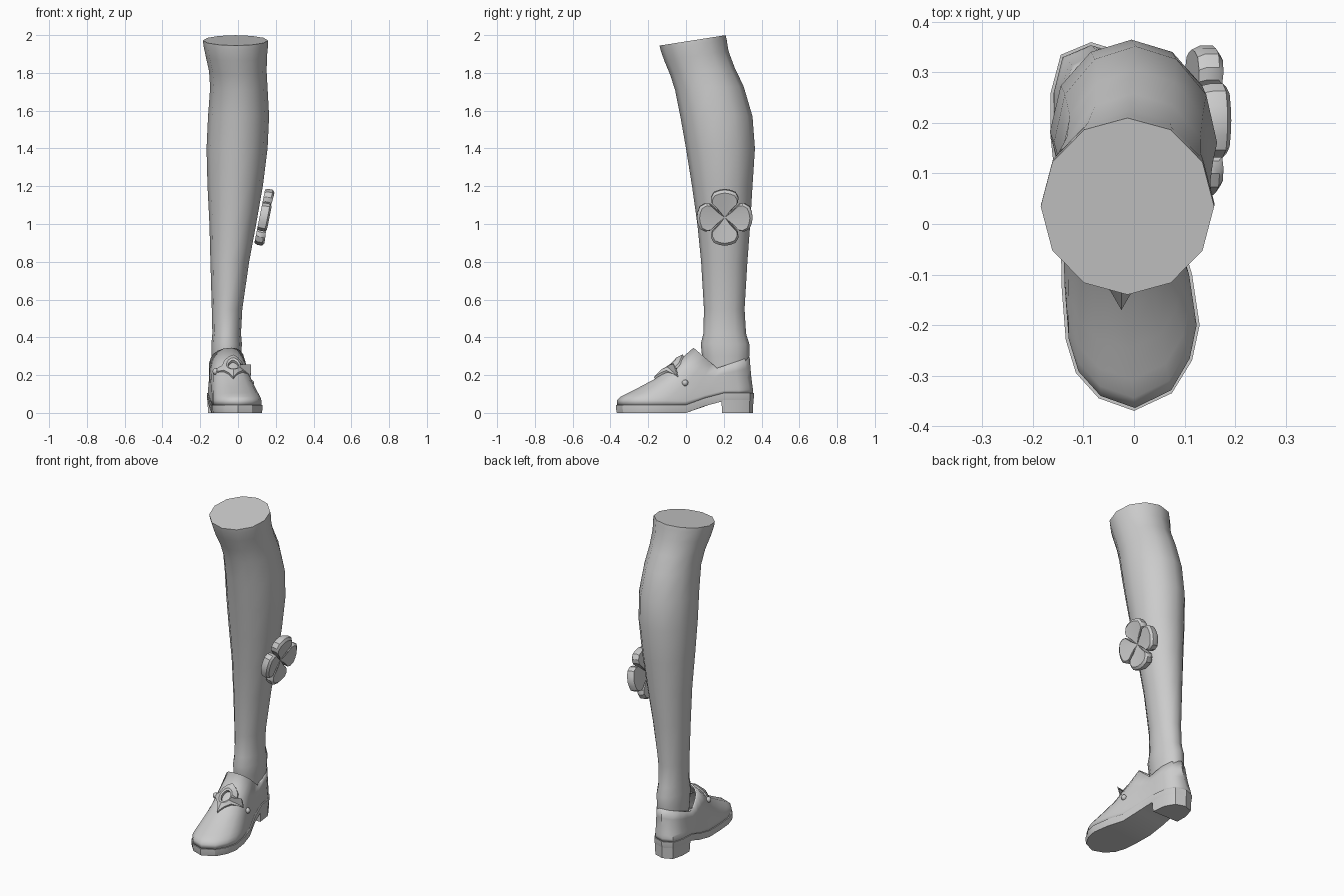
import bpy, bmesh, math
from mathutils import Vector
from mathutils.bvhtree import BVHTree

if "Cube" in bpy.data.objects:
    bpy.data.objects.remove(bpy.data.objects["Cube"])


def make(name, verts, faces, angle=40, fix=True):
    """Mesh object from data, smooth shaded with sharp edges kept."""
    me = bpy.data.meshes.new(name)
    me.from_pydata([tuple(v) for v in verts], [], faces)
    if fix:
        bm = bmesh.new()
        bm.from_mesh(me)
        bmesh.ops.recalc_face_normals(bm, faces=bm.faces)
        bm.to_mesh(me)
        bm.free()
    ob = bpy.data.objects.new(name, me)
    bpy.context.collection.objects.link(ob)
    me.shade_smooth()
    me.set_sharp_from_angle(angle=math.radians(angle))
    return ob


def loft(rings, caps=True):
    """Quads between equal-length closed rings, optional end caps."""
    n = len(rings[0])
    verts = [v for r in rings for v in r]
    faces = [(k * n + i, k * n + (i + 1) % n, (k + 1) * n + (i + 1) % n, (k + 1) * n + i)
             for k in range(len(rings) - 1) for i in range(n)]
    if caps:
        faces += [tuple(range(n))[::-1], tuple(range(len(verts) - n, len(verts)))]
    return verts, faces


def lerp(x, pts):
    """Piecewise linear lookup."""
    if x <= pts[0][0]:
        return pts[0][1]
    for (a, p), (b, q) in zip(pts, pts[1:]):
        if x <= b:
            return p + (q - p) * (x - a) / (b - a)
    return pts[-1][1]


# Stocking leg: z, x min, x max, y front, y back, tilt
sections = [
    (0.15, -.135, .005, .11, .32, 0), (0.30, -.14, .015, .085, .335, 0),
    (0.365, -.14, .02, .078, .335, 0), (0.42, -.135, .015, .092, .318, 0),
    (0.55, -.138, .022, .095, .31, 0), (0.80, -.145, .058, .08, .325, 0),
    (1.00, -.15, .095, .06, .34, 0), (1.20, -.16, .13, .032, .352, 0),
    (1.40, -.165, .155, .0, .365, 0), (1.57, -.157, .163, -.03, .352, 0),
    (1.72, -.146, .155, -.058, .305, .05), (1.81, -.152, .15, -.085, .258, .1),
    (1.89, -.17, .152, -.115, .225, .15), (1.95, -.182, .158, -.135, .215, .157),
    (1.972, -.183, .157, -.14, .21, .157)]
rings = []
for z, x0, x1, y0, y1, t in sections:
    ring = []
    for i in range(12):
        a = -math.pi / 2 + i * math.tau / 12
        dy = (y1 - y0) / 2 * math.sin(a)
        ring.append(((x0 + x1) / 2 + (x1 - x0) / 2 * math.cos(a) * 1.01,
                     (y0 + y1) / 2 + dy, z + t * dy))
    rings.append(ring)
make("stocking_leg", *loft(rings), angle=50)

# Sole outline, counter-clockwise from the toe tip
outline = [(0, -.37), (.075, -.335), (.115, -.27), (.13, -.2), (.115, -.1), (.085, 0),
           (.05, .1), (.025, .2), (.015, .28), (-.02, .34), (-.085, .36), (-.145, .335),
           (-.165, .26), (-.165, .17), (-.155, .08), (-.145, -.03), (-.143, -.13),
           (-.135, -.23), (-.115, -.295), (-.07, -.345)]
N = len(outline)


def sole_top(y):
    return lerp(y, [(.03, .042), (.09, .075), (.18, .105)])


def inset(p, d):
    """Pull an outline point towards the foot's long axis."""
    v = Vector((-.02 - .2 * p[1], max(-.2, min(.26, p[1])))) - Vector(p)
    return Vector(p) + v.normalized() * d


# Sole strip with a raised arch, built as a grid between left and right edges
right, left = outline[0:11], [outline[(N - k) % N] for k in range(11)]
verts = []
for d, lift in ((.004, -.042), (0, -.022), (0, 0), (.008, 0)):
    for p in outline:
        q = inset(p, d)
        verts.append((q.x, q.y, sole_top(p[1]) + lift))
v, faces = loft([verts[k * N:(k + 1) * N] for k in range(4)], caps=False)
for base in (0, 3 * N):
    for k in range(10):
        f = [k, k + 1, (N - k - 1) % N, (N - k) % N]
        f = list(dict.fromkeys(f))
        faces.append(tuple(base + i for i in f))
make("shoe_sole", v, faces, angle=30)

# Heel block
back = [(.028, .185)] + outline[7:13] + [(-.165, .185)]
make("shoe_heel", *loft([[(-.075 + (p[0] + .075) * s, .27 + (p[1] - .27) * s, z) for p in back]
                         for z, s in ((0, .93), (.02, .94), (.09, .98))]), angle=30)

# Shoe upper: loft from sole edge to the sloping ankle opening
half = [0, .035, .06, .08, .086, .088, .088, .085, .075, .05, 0]
open_y = [.04, .045, .058, .08, .105, .135, .165, .21, .26, .31, .337]
opening = []
for i in range(N):
    k, s = (i, 1) if i <= 10 else (N - i, -1)
    x = -.065 + s * half[k] + .03 * max(0, 1 - k / 5)
    y = open_y[k]
    opening.append(Vector((x, y, lerp(y, [(.04, .345), (.165, .237), (.337, .295)]))))
rings = []
for fxy, fz in ((0, 0), (.0, .09), (.05, .15), (.14, .21), (.29, .31), (.5, .46), (.75, .71), (1, 1)):
    ring = []
    for p, o in zip(outline, opening):
        q = inset(p, .006)
        b = Vector((q.x, q.y, sole_top(p[1])))
        ring.append((b.x + (o.x - b.x) * fxy, b.y + (o.y - b.y) * fxy, b.z + (o.z - b.z) * fz))
    rings.append(ring)
uv, uf = loft(rings, caps=False)
upper = make("shoe_upper", uv, uf, angle=50, fix=False)
lip = upper.modifiers.new("thickness", 'SOLIDIFY')
lip.thickness, lip.offset = .01, -1

# Buckle: outline laid on the instep by casting rays onto the upper
tree = BVHTree.FromPolygons([Vector(p) for p in uv], uf)
ray = Vector((0, .6, -.8))


def on_instep(u, w):
    base = Vector((-.025 + u, -.16 + .81 * w, .175 + .58 * w))
    hit = tree.ray_cast(base - ray * .3, ray)[0]
    return hit if hit else base


side = [(0, 0), (.022, .045), (.05, .075), (.092, .105), (.094, .125), (.058, .125),
        (.048, .155), (.025, .18), (0, .195)]
outer = side + [(-u, w) for u, w in side[-2:0:-1]]
M = len(outer)
inner = []
for i in range(M):
    a = -math.pi / 2 + i * math.tau / M
    inner.append((.027 * math.cos(a), .108 + .036 * math.sin(a)))
mid = [(u * 1.35, .108 + (w - .108) * 1.35) for u, w in inner]
levels = [(outer, .006), (outer, -.012), (mid, -.022), (inner, -.016), (inner, .006), (outer, .006)]
v, f = loft([[on_instep(u, w) + ray * d for u, w in pts] for pts, d in levels], caps=False)
make("shoe_buckle", v, f, angle=35)

# Beads at the ends of the buckle wings
for name, s in (("right", 1), ("left", -1)):
    bpy.ops.mesh.primitive_uv_sphere_add(segments=10, ring_count=6, radius=.017,
                                         location=on_instep(s * .094, .115) - ray * .006)
    bead = bpy.context.object
    bead.name = "buckle_bead_" + name
    bead.data.shade_smooth()

# Four-petal clover badge on the outer side of the calf
petal = [(.016, .016), (.035, .045), (.07, .08), (.073, .105), (.058, .132), (.03, .143), (0, .148)]
petal = petal + [(-u, w) for u, w in petal[-2::-1]]
shape = []
for k in range(4):
    c, s = math.cos(k * math.pi / 2), math.sin(k * math.pi / 2)
    shape += [(c * u - s * w, s * u + c * w) for u, w in petal[:-1]]


def badge(scale, depth, dish):
    pts = []
    for u, w in shape:
        r = math.hypot(u, w) / .148
        d = depth - dish * (1 - r)
        pts.append((.12 + d + .2 * w * scale, .205 + u * scale, 1.04 + w * scale - .2 * d))
    return pts


v, f = loft([badge(.95, -.005, 0), badge(1, .01, 0), badge(1, .036, .008),
             badge(.9, .046, .014)], caps=False)
n = len(shape)
for base, d in ((0, -.005), (3 * n, .026)):
    v.append((.12 + d, .205, 1.04 - .2 * d))
    f += [(base + i, base + (i + 1) % n, len(v) - 1) for i in range(n)]
make("clover_badge", v, f, angle=35)
